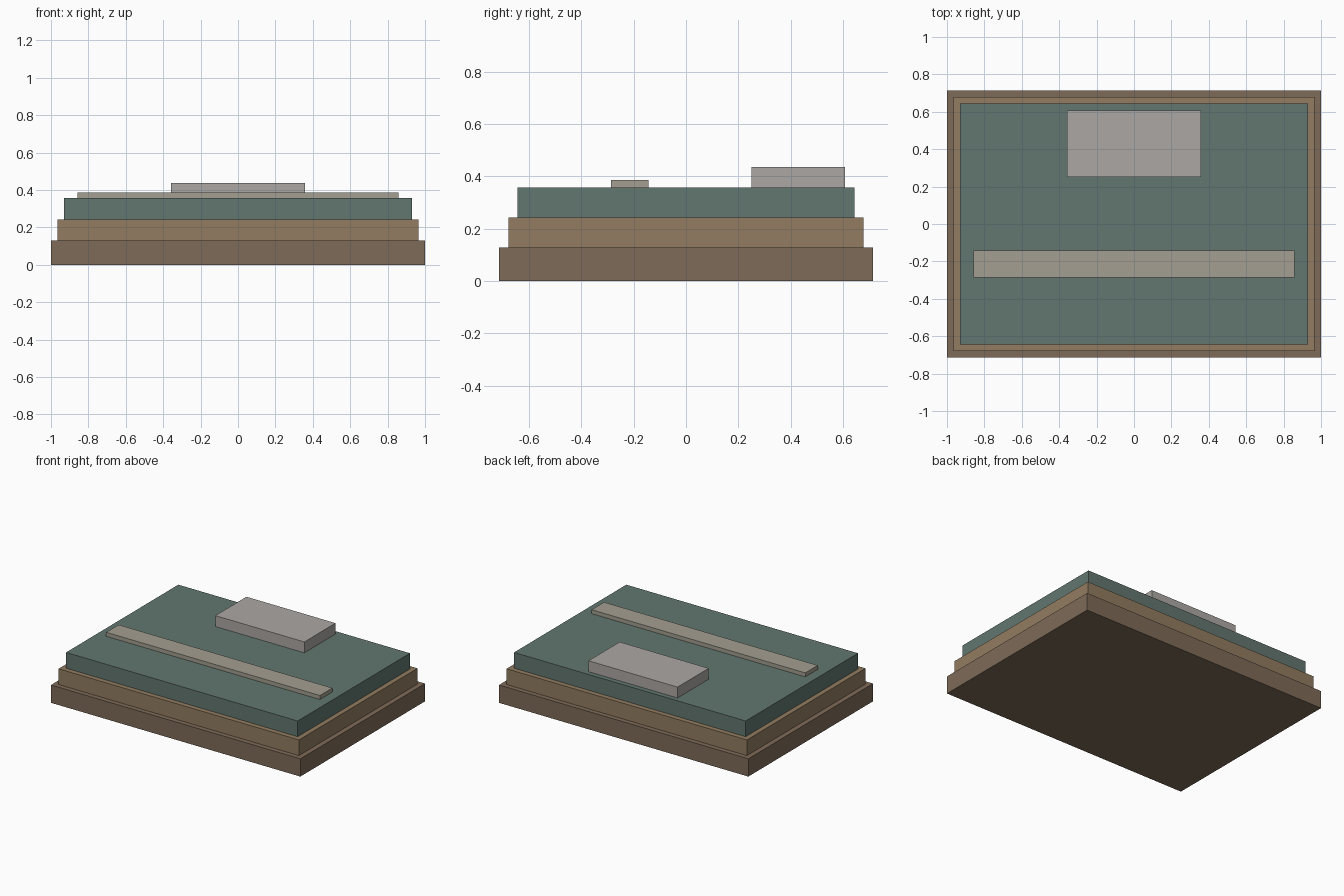
import bpy

if "Cube" in bpy.data.objects:
    bpy.data.objects.remove(bpy.data.objects["Cube"])

def box(name, x, y, z, color):
    """Box spanning the (min, max) ranges on each axis."""
    size = [b - a for a, b in (x, y, z)]
    centre = [(a + b) / 2 for a, b in (x, y, z)]
    bpy.ops.mesh.primitive_cube_add(size=1, location=centre)
    ob = bpy.context.object
    ob.name = name
    ob.scale = size
    bpy.ops.object.transform_apply(location=False, rotation=False, scale=True)
    mat = bpy.data.materials.new(name + "_colour")
    mat.diffuse_color = (*color, 1)
    mat.use_nodes = True
    mat.node_tree.nodes["Principled BSDF"].inputs["Base Color"].default_value = mat.diffuse_color
    ob.data.materials.append(mat)
    return ob

# Stepped plinth: three stacked slabs, each inset from the one below
slabs = [
    ("base_slab", 1.0, 0.714, 0.0, 0.129, (0.209, 0.147, 0.098)),
    ("middle_slab", 0.964, 0.679, 0.129, 0.243, (0.287, 0.202, 0.119)),
    ("top_slab", 0.929, 0.643, 0.243, 0.357, (0.122, 0.181, 0.162)),
]
for name, hx, hy, z0, z1, color in slabs:
    box(name, (-hx, hx), (-hy, hy), (z0, z1), color)

# Long low strip across the front half
box("front_strip", (-0.857, 0.857), (-0.286, -0.143), (0.357, 0.386), (0.366, 0.342, 0.283))

# Raised block at the back
box("rear_block", (-0.357, 0.357), (0.25, 0.607), (0.357, 0.436), (0.41, 0.39, 0.366))
